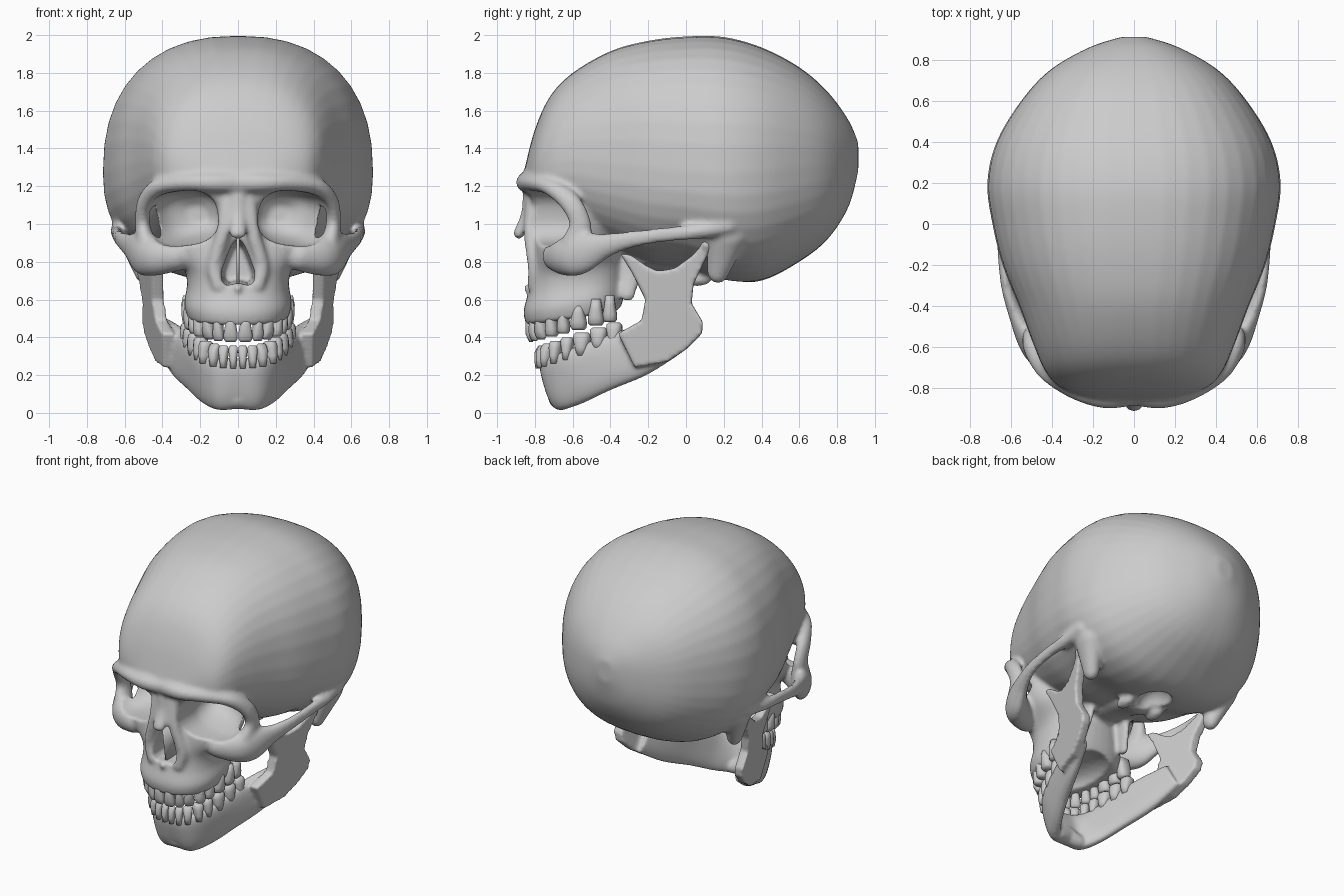
import bpy, bmesh, math
from mathutils import Vector, Matrix

if "Cube" in bpy.data.objects:
    bpy.data.objects.remove(bpy.data.objects["Cube"])


def smooth(pts, n=8):
    """Catmull-Rom interpolation of a list of equal-length tuples."""
    out = []
    for i in range(len(pts) - 1):
        a, b, c, d = pts[max(i - 1, 0)], pts[i], pts[i + 1], pts[min(i + 2, len(pts) - 1)]
        for k in range(n):
            t = k / n
            out.append(tuple(0.5 * (2 * q + (r - p) * t + (2 * p - 5 * q + 4 * r - s) * t * t
                       + (3 * q - p - 3 * r + s) * t ** 3) for p, q, r, s in zip(a, b, c, d)))
    return out + [tuple(pts[-1])]


def ring(c, u, up, down=None, p=0.85, n=40):
    """Superellipse ring; upper and lower half may differ."""
    c, u, up = Vector(c), Vector(u), Vector(up)
    down = -up if down is None else Vector(down)
    pts = []
    for i in range(n):
        a = 2 * math.pi * i / n
        x, y = math.cos(a), math.sin(a)
        pts.append(c + u * math.copysign(abs(x) ** p, x) + (up if y > 0 else down) * abs(y) ** p)
    return pts


def loft(bm, rings):
    rows = [[bm.verts.new(v) for v in r] for r in rings]
    for a, b in zip(rows, rows[1:]):
        for i in range(len(a)):
            j = (i + 1) % len(a)
            bm.faces.new((a[i], a[j], b[j], b[i]))
    bm.faces.new(rows[0])
    bm.faces.new(rows[-1])


def beads(bm, pts, n=8):
    """Sweep an ellipsoid (x, y, z, rx, ry, rz) along a path, on both sides."""
    sides = (1, -1) if any(abs(p[0]) > 1e-6 for p in pts) else (1,)
    for s in sides:
        for x, y, z, rx, ry, rz in (smooth(pts, n) if len(pts) > 1 else pts):
            m = Matrix.Translation((s * x, y, z)) @ Matrix.Diagonal((rx, ry, rz, 1))
            bmesh.ops.create_icosphere(bm, subdivisions=3, radius=1, matrix=m)


def plate(bm, poly, xf, half, sides=(1, -1)):
    """Flat (y, z) outline given thickness along x."""
    for s in sides:
        loft(bm, [[(s * (xf(y, z) + e), y, z) for y, z in poly] for e in (-half, half)])


def make(name, bm):
    bmesh.ops.recalc_face_normals(bm, faces=bm.faces)
    for f in bm.faces:
        f.smooth = True
    me = bpy.data.meshes.new(name)
    bm.to_mesh(me)
    bm.free()
    ob = bpy.data.objects.new(name, me)
    bpy.context.collection.objects.link(ob)
    return ob


def fuse(ob, voxel):
    m = ob.modifiers.new("fuse", 'REMESH')
    m.mode, m.voxel_size, m.use_smooth_shade = 'VOXEL', voxel, True


def relax(ob, steps):
    m = ob.modifiers.new("relax", 'SMOOTH')
    m.factor, m.iterations = 0.5, steps


# Braincase: sections along y (y, bottom, top, half width, widest height)
bm = bmesh.new()
case = [(-.855, 1.18, 1.29, .18, 1.24), (-.80, 1.1, 1.50, .35, 1.27), (-.72, 1.02, 1.675, .43, 1.32),
        (-.6, .96, 1.80, .485, 1.34), (-.4, .87, 1.915, .56, 1.32), (-.2, .79, 1.97, .64, 1.3),
        (0, .76, 1.993, .69, 1.28), (.2, .70, 1.99, .715, 1.27), (.4, .70, 1.935, .67, 1.28),
        (.6, .80, 1.83, .55, 1.3), (.75, .92, 1.70, .41, 1.31), (.86, 1.09, 1.55, .22, 1.33),
        (.912, 1.28, 1.43, .06, 1.36)]
loft(bm, [ring((0, y, c), (w, 0, 0), (0, 0, t - c), (0, 0, b - c)) for y, b, t, w, c in smooth(case, 6)])

# Midface and upper jaw: sections along z (z, half width, front, back)
face = [(.505, .265, -.845, -.35), (.58, .285, -.86, -.33), (.68, .27, -.835, -.32), (.77, .29, -.82, -.32),
        (.87, .38, -.81, -.33), (.97, .42, -.80, -.35), (1.1, .44, -.79, -.4), (1.2, .42, -.80, -.42)]
loft(bm, [ring((0, -.57, z), (w, 0, 0), (0, f + .57, .15 * (f + .57)), (0, b + .57, .15 * (b + .57)))
          for z, w, f, b in smooth(face, 5)])

# Brow ridge running down into the outer orbit rim
beads(bm, [(.0, -.825, 1.22, .06, .06, .06), (.14, -.835, 1.22, .06, .065, .055), (.29, -.79, 1.22, .05, .065, .05),
           (.42, -.71, 1.195, .05, .06, .045), (.495, -.61, 1.11, .04, .06, .05), (.505, -.56, 1.0, .04, .06, .05),
           (.49, -.58, .9, .05, .08, .07)])
# Cheekbone and arch back to the ear
beads(bm, [(.33, -.69, .83, .08, .07, .08), (.44, -.63, .83, .08, .08, .105), (.52, -.55, .845, .05, .08, .11),
           (.58, -.43, .885, .03, .07, .065), (.625, -.28, .92, .026, .06, .045), (.64, -.1, .945, .028, .06, .04),
           (.635, .06, .96, .04, .06, .04), (.61, .22, .99, .06, .06, .05)])
# Bridge of the nose, sides of the nose and nasal spine
beads(bm, [(0, -.81, 1.16, .06, .055, .06), (0, -.835, 1.05, .045, .04, .04), (0, -.885, .95, .045, .03, .03)])
beads(bm, [(.05, -.81, 1.12, .05, .04, .04), (.08, -.82, .95, .04, .04, .04), (.125, -.80, .78, .04, .04, .04),
           (.1, -.81, .67, .04, .03, .03)])
beads(bm, [(0, -.83, .66, .02, .035, .025)])
# Mastoid, skull base, occipital condyles and pterygoid plates
beads(bm, [(.56, .22, .95, .08, .11, .1), (.5, .17, .755, .05, .06, .07)])
beads(bm, [(0, -.34, .88, .15, .1, .1), (0, -.1, .80, .12, .1, .06), (0, .04, .74, .1, .08, .05)])
beads(bm, [(.12, .06, .71, .04, .08, .04)])
beads(bm, [(.14, -.27, .88, .04, .06, .04), (.15, -.29, .74, .025, .06, .04), (.17, -.31, .62, .025, .04, .03)])
skull = make("cranium", bm)
fuse(skull, .013)

# Hollows: eye sockets, nose opening, palate and the hole in the base
bm = bmesh.new()
socket = [(-1.05, .305, .195, .145, 1.03), (-.7, .295, .19, .143, 1.03), (-.58, .27, .175, .135, 1.04),
          (-.48, .24, .13, .105, 1.05), (-.42, .215, .05, .045, 1.05)]
for s in (1, -1):
    loft(bm, [ring((s * x, y, z), (s * w, 0, -.12 * w), (.02 * s, 0, h), p=.76)
              for y, x, w, h, z in smooth(socket, 6)])
nose = [(0, .925), (.03, .895), (.055, .84), (.088, .75), (.088, .70), (.06, .672), (.02, .685)]
nose += [(-x, z) for x, z in nose[:0:-1]]
loft(bm, [[(x * k, y, .78 + (z - .78) * k) for x, z in nose] for y, k in ((-1.05, 1), (-.75, 1), (-.52, .8))])
beads(bm, [(0, -.5, .46, .175, .27, .12)])
beads(bm, [(0, .2, .68, .1, .13, .12)])
cutter = make("hollow_cutter", bm)
cutter.hide_render = True
cutter.hide_viewport = False
cutter.display_type = 'WIRE'
cut = skull.modifiers.new("hollows", 'BOOLEAN')
cut.operation, cut.solver, cut.object = 'DIFFERENCE', 'EXACT', cutter
fuse(skull, .012)
relax(skull, 5)

# Nasal septum
bm = bmesh.new()
plate(bm, [(-.80, .66), (-.82, .8), (-.84, .93), (-.5, .93), (-.5, .66)], lambda y, z: 0, .007, (1,))
make("nasal_septum", bm)

# Lower jaw body: bottom and top points of each section, and half thickness
bm = bmesh.new()
half = [(0, -.665, .02, 0, -.745, .29, .05), (.1, -.655, .015, .1, -.73, .295, .05),
        (.175, -.55, .05, .18, -.66, .32, .045), (.25, -.4, .12, .23, -.53, .37, .045),
        (.335, -.2, .205, .29, -.33, .44, .045), (.395, -.02, .32, .38, -.12, .5, .035)]
path = smooth([(-a, b, c, -d, e, f, g) for a, b, c, d, e, f, g in half[:0:-1]] + half, 6)
rings = []
for i, p in enumerate(path):
    b, t = Vector(p[:3]), Vector(p[3:6])
    q, r = path[max(i - 1, 0)], path[min(i + 1, len(path) - 1)]
    tan = Vector((r[0] + r[3] - q[0] - q[3], r[1] + r[4] - q[1] - q[4], 0)).normalized()
    rings.append(ring((b + t) / 2, Vector((tan.y, -tan.x, 0)) * p[6], (t - b) / 2, p=.75))
loft(bm, rings)
beads(bm, [(0, -.675, .085, .09, .055, .065), (.08, -.655, .06, .05, .05, .045)])
# Jaw branch with its two upper prongs, and the joint head
ramus = [(-.36, .42), (-.27, .24), (-.1, .27), (0, .335), (.085, .42), (.09, .48), (.03, .58), (.04, .68),
         (.135, .88), (.1, .905), (.03, .83), (-.06, .765), (-.15, .75), (-.22, .785), (-.29, .835),
         (-.35, .845), (-.285, .74), (-.215, .6), (-.235, .49)]
plate(bm, ramus, lambda y, z: .425 + .22 * (y + .27) + .13 * (z - .7), .033)
beads(bm, [(.47, .1, .885, .03, .03, .03), (.55, .11, .89, .03, .03, .03)])
jaw = make("lower_jaw", bm)
fuse(jaw, .011)
relax(jaw, 6)


def teeth(name, arch, widths, tip, sign, height):
    """Row of teeth along a half arch, mirrored; tip(y) is the biting height."""
    bm = bmesh.new()
    pts = [Vector(p) for p in smooth(arch, 20)]
    lens = [0]
    for a, b in zip(pts, pts[1:]):
        lens.append(lens[-1] + (b - a).length)
    k, pos = lens[-1] / sum(widths), 0
    for n, w in enumerate(widths):
        mid = pos + w * k / 2
        pos += w * k
        i = min(next(j for j, l in enumerate(lens) if l >= mid), len(pts) - 2)
        tan = (pts[i + 1] - pts[i - 1]).normalized()
        molar = n > 2
        d = (.03, .03, .036, .042, .042, .05, .052, .048)[n]
        for s in (1, -1):
            u = Vector((s * tan.x, tan.y, 0)) * w * k * .5
            v = Vector((s * tan.y, -tan.x, 0)) * d
            rows = []
            for f, fw, fd in ((0, .62, .8), (.35, .78, 1), (.7, 1, .95), (.9, .98, .85 if molar else .55),
                              (1, .7, .6 if molar else .3)):
                z = tip(pts[i].y) + sign * height * (1 - f)
                rows.append(ring((s * pts[i].x, pts[i].y, z), u * fw, v * fd, p=.8, n=16))
            loft(bm, rows)
    return make(name, bm)


# Teeth
teeth("upper_teeth", [(0, -.825), (.1, -.805), (.185, -.73), (.235, -.6), (.255, -.37)],
      (.078, .062, .07, .07, .07, .092, .09, .08), lambda y: .375 + .25 * (y + .825), 1, .14)
teeth("lower_teeth", [(0, -.775), (.09, -.76), (.17, -.69), (.22, -.55), (.27, -.34)],
      (.052, .056, .066, .07, .072, .1, .1, .09), lambda y: .355 + .31 * (y + .775), -1, .12)
